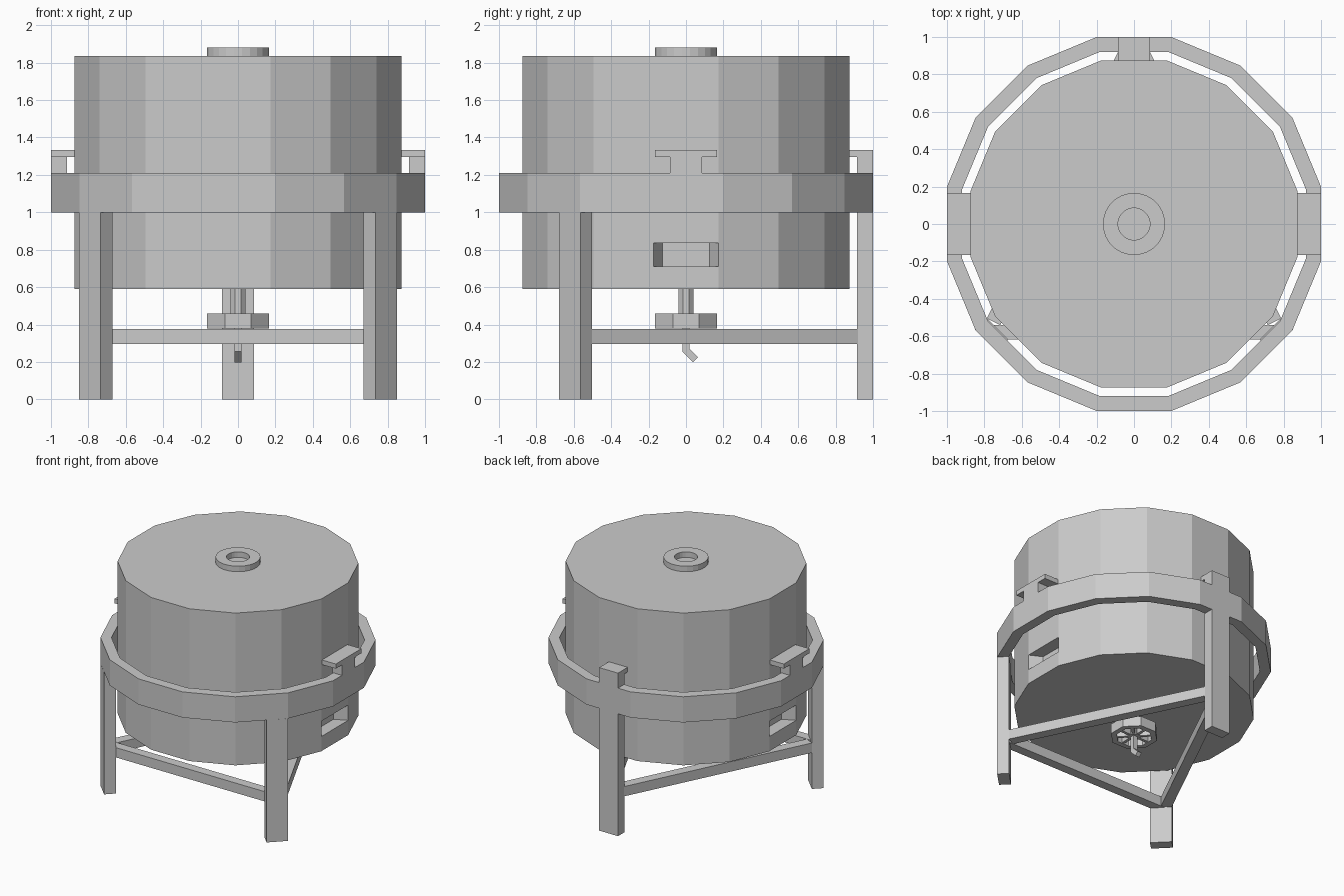
import bpy, bmesh, math
from mathutils import Vector

if "Cube" in bpy.data.objects:
    bpy.data.objects.remove(bpy.data.objects["Cube"], do_unlink=True)

grey = bpy.data.materials.new("light grey metal")
grey.use_nodes = True
grey.diffuse_color = (0.6, 0.6, 0.6, 1)
grey.node_tree.nodes["Principled BSDF"].inputs["Base Color"].default_value = (0.6, 0.6, 0.6, 1)


def finish(name, bm):
    bmesh.ops.recalc_face_normals(bm, faces=bm.faces)
    mesh = bpy.data.meshes.new(name)
    bm.to_mesh(mesh)
    bm.free()
    mesh.materials.append(grey)
    ob = bpy.data.objects.new(name, mesh)
    bpy.context.collection.objects.link(ob)
    return ob


def polygon(n, apothem):
    """Regular polygon with a flat side facing +x."""
    r = apothem / math.cos(math.pi / n)
    return [(r * math.cos((i + 0.5) * math.tau / n),
             r * math.sin((i + 0.5) * math.tau / n)) for i in range(n)]


def prism(name, pts, lo, hi, axis="z"):
    """Extrude an outline along z (xy outline) or along x (yz outline)."""
    bm = bmesh.new()
    place = (lambda p, h: (p[0], p[1], h)) if axis == "z" else (lambda p, h: (h, p[0], p[1]))
    a = [bm.verts.new(place(p, lo)) for p in pts]
    b = [bm.verts.new(place(p, hi)) for p in pts]
    bm.faces.new(a)
    bm.faces.new(b)
    for i in range(len(pts)):
        j = (i + 1) % len(pts)
        bm.faces.new((a[i], a[j], b[j], b[i]))
    return finish(name, bm)


def ring(name, n, outer, inner, lo, hi):
    """Polygonal hoop with a rectangular section."""
    bm = bmesh.new()
    loops = [[bm.verts.new((x, y, z)) for x, y in polygon(n, r)]
             for r, z in ((outer, lo), (outer, hi), (inner, hi), (inner, lo))]
    for k in range(4):
        a, b = loops[k], loops[(k + 1) % 4]
        for i in range(n):
            j = (i + 1) % n
            bm.faces.new((a[i], a[j], b[j], b[i]))
    return finish(name, bm)


def rect(x0, x1, y0, y1):
    return [(x0, y0), (x1, y0), (x1, y1), (x0, y1)]


# Tank with a tapered hand recess in each side facet
bm = bmesh.new()
n = 16
rows = [[bm.verts.new((x, y, z)) for x, y in polygon(n, 0.875)]
        for z in (0.59, 0.71, 0.835, 1.835)]
bm.faces.new(rows[0])
bm.faces.new(rows[-1])
recesses = []
for k in range(3):
    for i in range(n):
        j = (i + 1) % n
        f = bm.faces.new((rows[k][i], rows[k][j], rows[k + 1][j], rows[k + 1][i]))
        if k == 1 and abs(f.calc_center_median().y) < 0.01:
            recesses.append(f)
bmesh.ops.recalc_face_normals(bm, faces=bm.faces)
for f in recesses:
    inner = bmesh.ops.extrude_discrete_faces(bm, faces=[f])["faces"][0]
    for v in inner.verts:
        v.co.x -= math.copysign(0.1, v.co.x)
        v.co.y *= 0.72
bmesh.ops.remove_doubles(bm, verts=bm.verts, dist=0.0005)
finish("tank", bm)

# Filler collar on the lid
ring("filler_collar", 24, 0.165, 0.085, 1.835, 1.88)

# Support hoop
ring("support_hoop", 16, 1.0, 0.92, 1.0, 1.21)

# Back leg rises through the hoop and ends in a stop plate
prism("back_leg", rect(-0.085, 0.085, 0.915, 1.0), 0, 1.30)
prism("back_stop_plate", rect(-0.085, 0.085, 0.875, 1.0), 1.295, 1.333)

# Mirrored front legs, side bars and side stops
leg = [(0.735, -0.68), (0.85, -0.565), (0.787, -0.502), (0.672, -0.617)]
a, b = Vector((0.787, -0.505)), Vector((0.085, 0.92))
d = (b - a).normalized()
inward = Vector((-d.y, d.x)) * 0.08
bar = [a, b, b + inward, a + inward]
for side, s in (("left", 1), ("right", -1)):
    prism(f"{side}_front_leg", [(s * x, y) for x, y in leg], 0, 1.0)
    prism(f"{side}_brace", [(s * p[0], p[1]) for p in bar], 0.295, 0.375)
    prism(f"{side}_stop_post", rect(s * 0.915, s * 1.0, -0.085, 0.085), 1.2, 1.30)
    prism(f"{side}_stop_plate", rect(s * 0.875, s * 1.0, -0.165, 0.165), 1.295, 1.333)

# Front brace, ends angled to meet the legs
prism("front_brace", [(-0.675, -0.617), (0.675, -0.617), (0.75, -0.54), (-0.75, -0.54)],
      0.295, 0.375)

# Outlet pipe and eight-sided spoked wheel
prism("outlet_pipe", polygon(8, 0.04), 0.40, 0.595)
ring("wheel_rim", 8, 0.165, 0.125, 0.38, 0.46)
prism("wheel_plate", polygon(8, 0.13), 0.43, 0.46)
prism("wheel_hub", polygon(8, 0.045), 0.382, 0.44)
for i in range(8):
    t = i * math.tau / 8
    c, s = math.cos(t), math.sin(t)
    spoke = [(x * c - y * s, x * s + y * c) for x, y in rect(0.03, 0.135, -0.011, 0.011)]
    prism(f"wheel_spoke_{i + 1}", spoke, 0.385, 0.44)

# Bent spout
prism("spout", [(-0.02, 0.40), (-0.02, 0.255), (0.038, 0.198), (0.064, 0.224),
                (0.018, 0.27), (0.018, 0.40)], -0.019, 0.019, axis="x")
